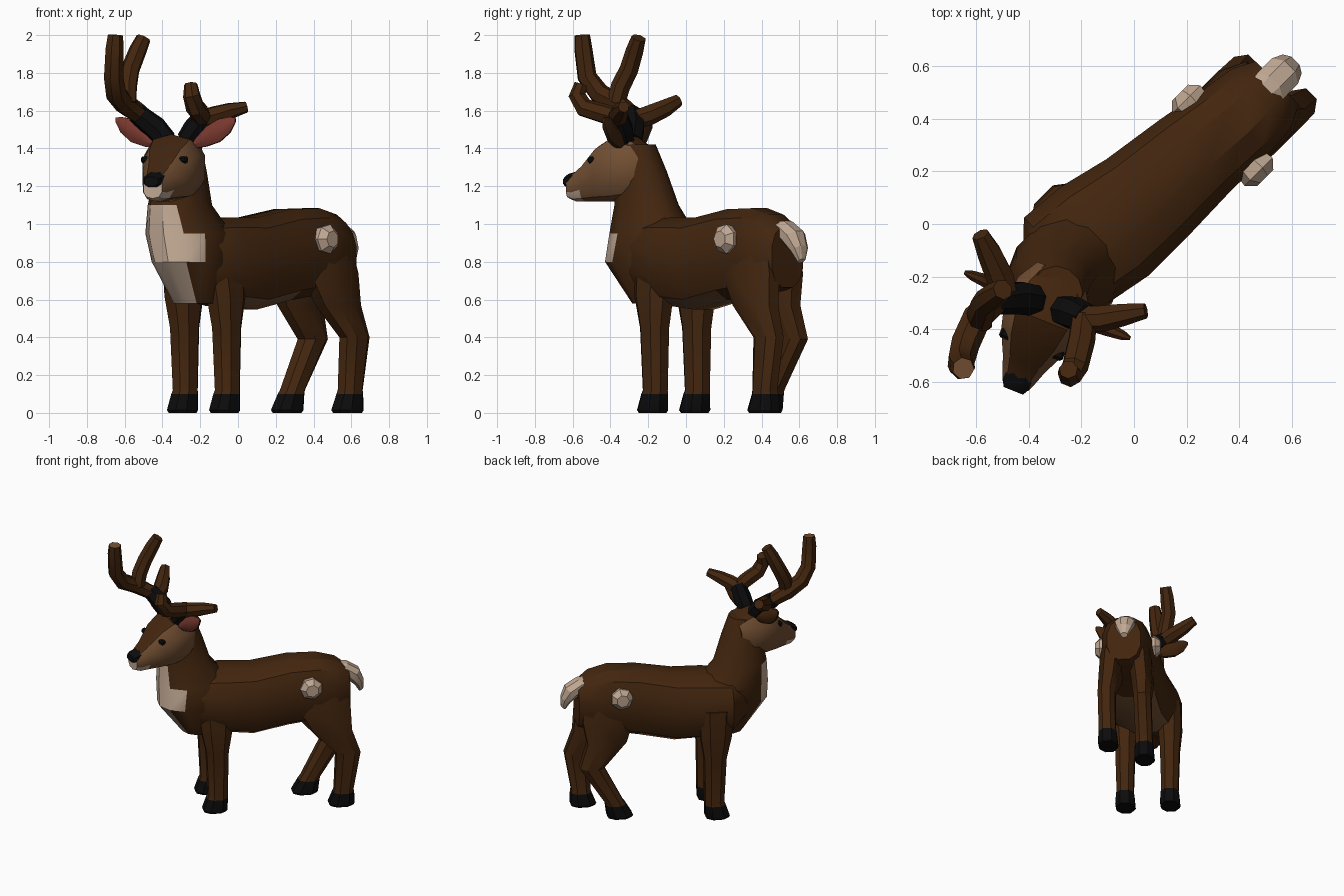
import bpy, bmesh, math
from mathutils import Vector as V


def mat(name, rgb):
    m = bpy.data.materials.new(name)
    m.diffuse_color = (*rgb, 1)
    return m


BROWN = mat("brown fur", (0.056, 0.019, 0.0045))
TAN = mat("tan fur", (0.17, 0.078, 0.032))
CREAM = mat("cream fur", (0.53, 0.39, 0.29))
BLACK = mat("black", (0.0035, 0.0035, 0.004))
PINK = mat("ear pink", (0.19, 0.04, 0.028))
Z = V((0, 0, 1))
# body frame: S = right side, B = backwards; head frame: R = right, H = forwards
S, B = V((1, -1, 0)).normalized(), V((1, 1, 0)).normalized()
R, H, H0 = V((0.93, -0.37, 0)), V((-0.37, -0.93, 0)), V((-0.33, -0.31, 0))


def body(a, b, z):
    return S * a + B * b + Z * z


def head(l, t, z):
    return H0 + R * l + H * t + Z * z


def ring(c, u, v, ru, rv, n=12, p=0.8):
    """Rounded-box ring of n points around c."""
    out = []
    for i in range(n):
        w = 2 * math.pi * (i + 0.5) / n
        x, y = math.cos(w), math.sin(w)
        out.append(c + u * ru * math.copysign(abs(x) ** p, x) + v * rv * math.copysign(abs(y) ** p, y))
    return out


def loft(name, rings, mats, rule=None, angle=32):
    """Skin rings into a closed solid; rule(centre, normal) gives the material index."""
    bm = bmesh.new()
    rows = [[bm.verts.new(p) for p in r] for r in rings]
    n = len(rows[0])
    for r0, r1 in zip(rows, rows[1:]):
        for i in range(n):
            j = (i + 1) % n
            bm.faces.new((r0[i], r0[j], r1[j], r1[i]))
    bm.faces.new(rows[0])
    bm.faces.new(rows[-1])
    bmesh.ops.recalc_face_normals(bm, faces=bm.faces)
    bm.normal_update()
    for f in bm.faces:
        f.smooth = True
        if rule:
            f.material_index = rule(f.calc_center_median(), f.normal)
    me = bpy.data.meshes.new(name)
    bm.to_mesh(me)
    bm.free()
    me.set_sharp_from_angle(angle=math.radians(angle))
    for m in mats:
        me.materials.append(m)
    ob = bpy.data.objects.new(name, me)
    bpy.context.collection.objects.link(ob)
    return ob


def tube(name, pts, radii, mats, rule=None, n=7):
    """Faceted tube along a path."""
    pts = [V(p) for p in pts]
    rings, u = [], None
    for i, p in enumerate(pts):
        d = (pts[min(i + 1, len(pts) - 1)] - pts[max(i - 1, 0)]).normalized()
        u = d.orthogonal() if u is None else u - d * u.dot(d)
        u.normalize()
        rings.append(ring(p, u, d.cross(u), radii[i], radii[i], n, 1))
    return loft(name, rings, mats, rule)


# torso: (along, side, bottom, top, half width), tan belly
torso = [(-.40, -.06, .70, .98, .14), (-.28, -.085, .60, 1.03, .235), (-.1, -.06, .56, 1.04, .245),
         (.1, -.035, .54, 1.04, .22), (.35, -.02, .59, 1.085, .197), (.55, 0, .62, 1.09, .18),
         (.68, .005, .64, 1.055, .165), (.765, .005, .66, .99, .12)]
loft("torso", [ring(body(a, b, (lo + hi) / 2), S, Z, w, (hi - lo) / 2) for b, a, lo, hi, w in torso],
     [BROWN, TAN], lambda c, n: int(n.z < -.6 and -.1 < c.dot(B) < .35))

# neck and chest: (side, along, height, half width, half depth), cream bib in front
neck = [(-.04, -.27, .58, .12, .12), (-.02, -.335, .80, .18, .225), (-.06, -.31, .95, .20, .25),
        (-.07, -.365, 1.10, .15, .185), (-.045, -.38, 1.28, .125, .14), (-.025, -.395, 1.42, .10, .10)]
loft("neck", [ring(body(a, b, z), S, B, wa, wb, 12, .95) for a, b, z, wa, wb in neck], [BROWN, CREAM],
     lambda c, n: int(c.z < 1.15 and (n.dot(B) < -.5 or (n.dot(B) < -.18 and n.dot(S) > 0 and .7 < c.z < 1))))

# head: (forward, bottom, top, half width), tan cheeks and cream chin
skull = [(-.14, 1.20, 1.40, .10), (-.06, 1.14, 1.46, .15), (.06, 1.12, 1.475, .16),
         (.15, 1.12, 1.42, .135), (.24, 1.12, 1.32, .09), (.295, 1.12, 1.275, .07), (.33, 1.135, 1.25, .055)]


def face_colour(c, n):
    t = (c - H0).dot(H)
    if t > .25 and c.z < 1.21 and abs(n.dot(R)) < .9:
        return 2
    return int(t > -.12 and (abs(n.dot(R)) > .5 or n.z < -.5))


loft("head", [ring(head(0, t, (lo + hi) / 2), R, Z, w, (hi - lo) / 2, 10) for t, lo, hi, w in skull],
     [BROWN, TAN, CREAM], face_colour)
loft("nose", [ring(head(0, t, z), R, Z, w, h, 8) for t, z, w, h in
              [(.27, 1.245, .055, .037), (.325, 1.23, .057, .038), (.35, 1.225, .042, .026)]], [BLACK])

for s, side in ((1, "right"), (-1, "left")):
    # eyes
    loft(side + "_eye", [ring(head(s * l, .16, 1.34), H, Z, r, r, 8, 1)
                         for l, r in ((.08, .02), (.122, .02), (.13, .012))], [BLACK])
    # ears with pink fronts
    ear = [(.09, 1.425, .03, .03), (.17, 1.46, .055, .035), (.25, 1.495, .066, .028),
           (.31, 1.525, .045, .02), (.34, 1.55, .014, .008)]
    loft(side + "_ear", [ring(head(s * l, 0, z), H, Z, th, h, 8, 1) for l, z, h, th in ear],
         [BROWN, PINK], lambda c, n: int(n.dot(H) > .15))
    # pale rump spots
    loft(side + "_rump_spot", [ring(body(s * a, .48, .92), B, Z, r, r, 7, 1)
                               for a, r in ((.14, .07), (.195, .08), (.23, .045))], [CREAM], angle=20)

# antlers: black stumps and tines
tube("left_antler_base", [(-.38, -.29, 1.44), (-.44, -.28, 1.51), (-.54, -.29, 1.59)], [.06, .065, .055], [BLACK])
tube("right_antler_base", [(-.27, -.33, 1.44), (-.23, -.34, 1.50), (-.18, -.36, 1.57)], [.06, .065, .055], [BLACK])
tube("left_front_tine", [(-.52, -.29, 1.575), (-.60, -.36, 1.635), (-.645, -.46, 1.69), (-.66, -.525, 1.78),
                         (-.655, -.545, 1.93), (-.65, -.55, 2.0)], [.05, .057, .057, .053, .049, .042],
     [BROWN, TAN], lambda c, n: int(c.z > 1.98))
tube("left_middle_tine", [(-.585, -.37, 1.64), (-.585, -.345, 1.73), (-.57, -.30, 1.82), (-.53, -.27, 1.92),
                          (-.50, -.25, 1.985)], [.05, .053, .051, .048, .04], [BROWN])
tube("left_back_tine", [(-.49, -.28, 1.55), (-.51, -.2, 1.575), (-.55, -.11, 1.615), (-.585, -.04, 1.655)],
     [.05, .055, .048, .034], [BROWN])
tube("right_front_tine", [(-.19, -.35, 1.56), (-.20, -.44, 1.585), (-.225, -.54, 1.615), (-.245, -.575, 1.68),
                          (-.25, -.555, 1.74)], [.05, .053, .052, .047, .036], [BROWN])
tube("right_back_tine", [(-.20, -.36, 1.555), (-.12, -.36, 1.575), (-.04, -.345, 1.60), (.045, -.33, 1.62)],
     [.05, .052, .044, .03], [BROWN])


# legs: (side, along, height, half width, half depth), black hooves
def leg(name, rows):
    loft(name, [ring(body(a, b, z), S, B, wa, wb, 8, .85) for a, b, z, wa, wb in rows],
         [BROWN, BLACK], lambda c, n: int(c.z < .105))


for side, a, o in (("right", .075, .025), ("left", -.24, -.01)):
    leg(side + "_front_leg", [(a - o, -.17, .82, .09, .13), (a, -.165, .62, .088, .115), (a, -.16, .45, .073, .082),
                              (a, -.155, .12, .063, .07), (a, -.16, .10, .067, .075), (a, -.175, .015, .074, .09),
                              (a, -.175, 0, .065, .08)])
leg("right_hind_leg", [(.085, .57, .95, .07, .15), (.10, .585, .74, .088, .19), (.115, .635, .57, .08, .145),
                       (.127, .745, .40, .065, .09), (.125, .715, .12, .063, .07), (.122, .715, .10, .067, .075),
                       (.12, .70, .015, .074, .095), (.12, .70, 0, .065, .085)])
leg("left_hind_leg", [(-.075, .565, .95, .07, .15), (-.095, .565, .74, .088, .19), (-.11, .575, .57, .08, .145),
                      (-.12, .68, .39, .065, .09), (-.118, .525, .12, .063, .07), (-.118, .515, .10, .067, .075),
                      (-.117, .485, .015, .074, .095), (-.117, .485, 0, .065, .085)])

# tail
tail = [(.64, 1.0, .05, .04), (.72, .985, .075, .055), (.80, .93, .075, .06), (.845, .865, .055, .04), (.86, .805, .025, .02)]
D = (B + Z * .7).normalized()
loft("tail", [ring(body(-.005, b, z), S, D, w, h, 8, 1) for b, z, w, h in tail], [CREAM], angle=20)
